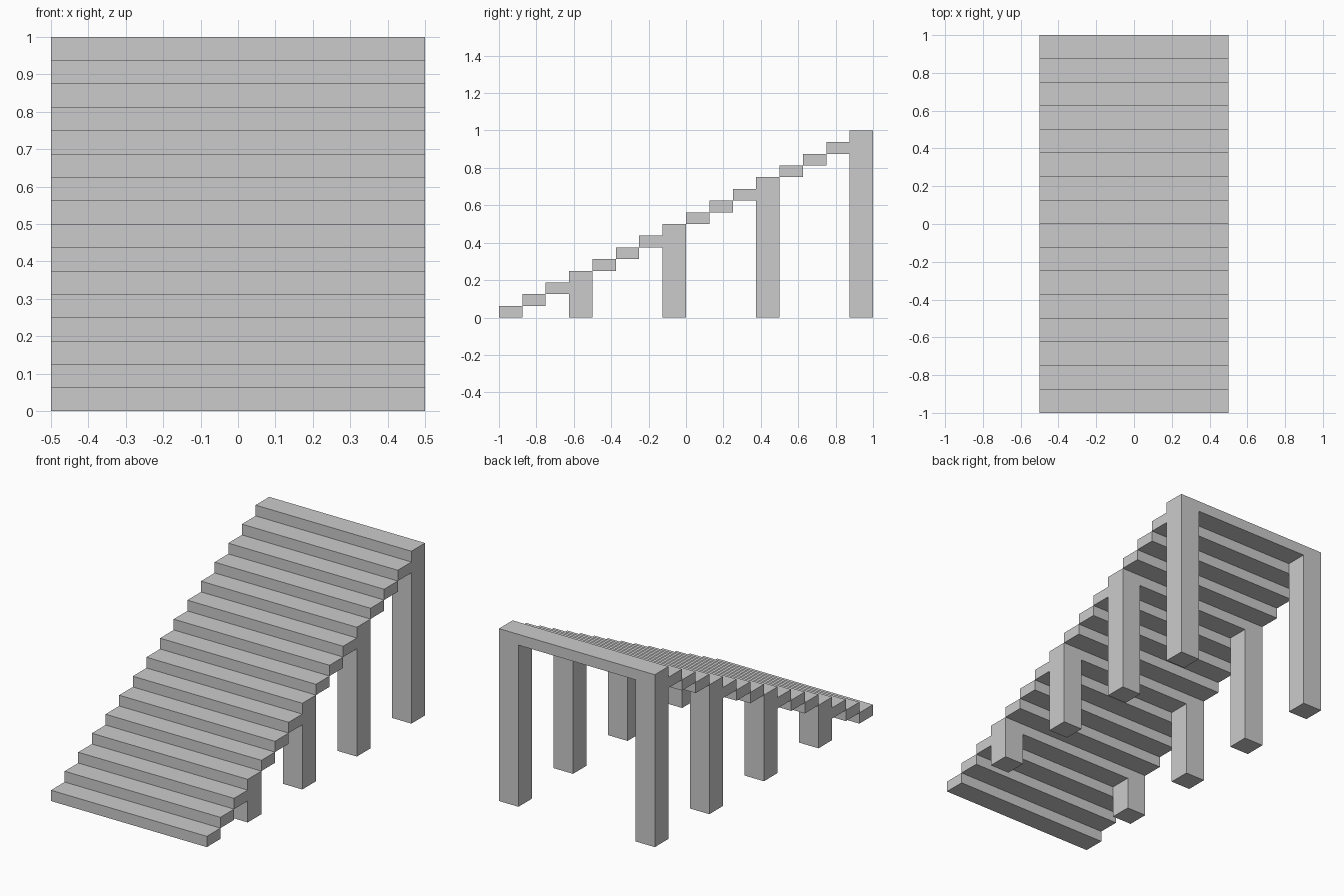
import bpy

if "Cube" in bpy.data.objects:
    bpy.data.objects.remove(bpy.data.objects["Cube"])

STEPS = 16
DEPTH = 2.0 / STEPS     # tread depth
RISE = 1.0 / STEPS      # step height
HALF = 0.5              # half the stair width
LEG = 0.125             # leg width


def extrude_y(name, profile, y0, y1):
    """Extrude an x-z outline from y0 to y1 as one closed solid."""
    n = len(profile)
    verts = [(x, y, z) for y in (y0, y1) for x, z in profile]
    faces = [list(range(n)), list(range(2 * n - 1, n - 1, -1))]
    faces += [[i, i + n, (i + 1) % n + n, (i + 1) % n] for i in range(n)]
    mesh = bpy.data.meshes.new(name)
    mesh.from_pydata(verts, [], faces)
    mesh.update()
    obj = bpy.data.objects.new(name, mesh)
    bpy.context.collection.objects.link(obj)
    return obj


for i in range(STEPS):
    y0 = -1 + i * DEPTH
    low, top = i * RISE, (i + 1) * RISE
    if (i + 1) % 4 == 0:
        # Every fourth step stands on a pair of legs
        inner = HALF - LEG
        outline = [(-HALF, 0), (-inner, 0), (-inner, low), (inner, low),
                   (inner, 0), (HALF, 0), (HALF, top), (-HALF, top)]
        extrude_y(f"step_with_legs_{i + 1}", outline, y0, y0 + DEPTH)
    else:
        # Plain slab step
        outline = [(-HALF, low), (HALF, low), (HALF, top), (-HALF, top)]
        extrude_y(f"step_{i + 1}", outline, y0, y0 + DEPTH)
